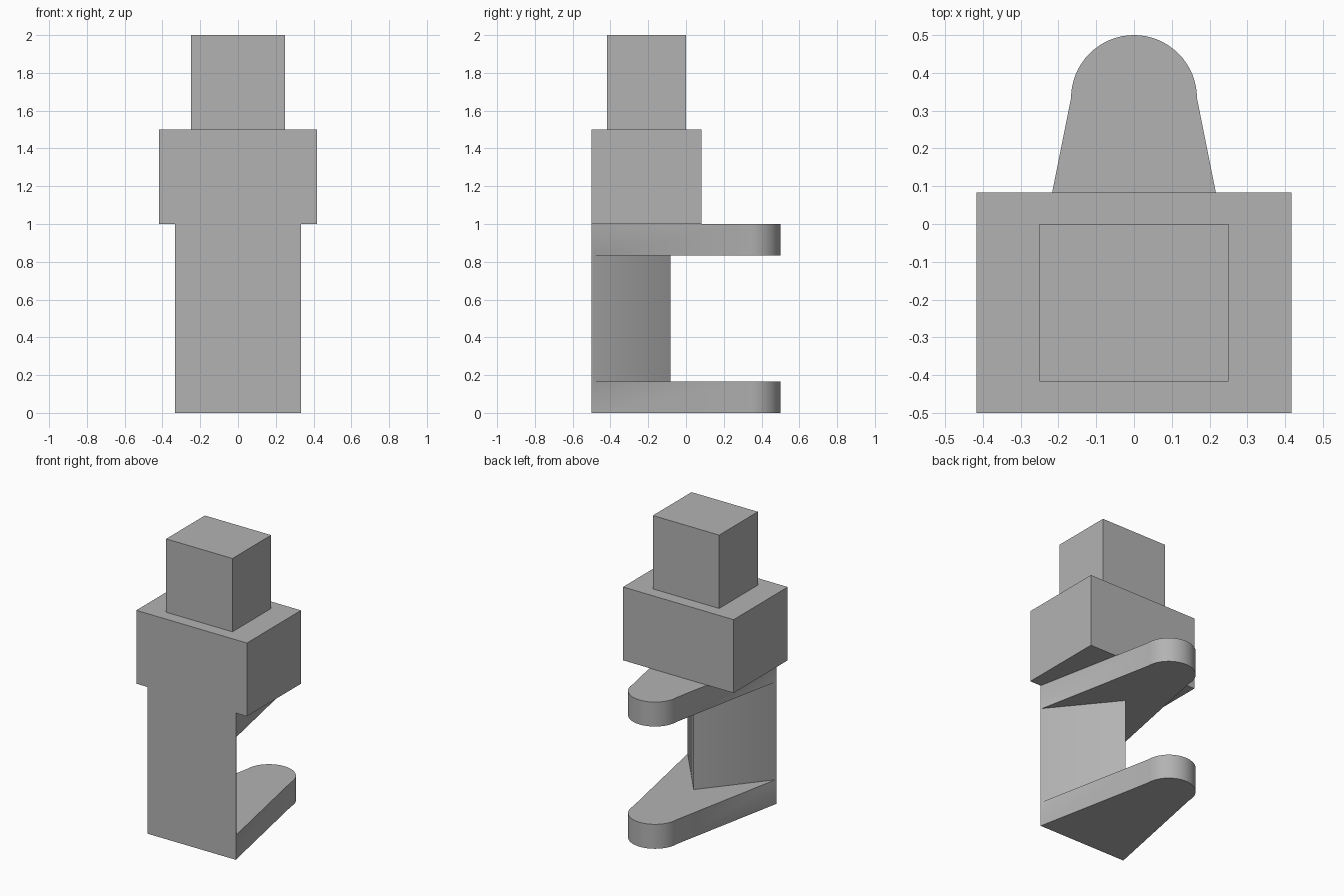
import bpy, bmesh, math

default = bpy.data.objects.get("Cube")
if default:
    bpy.data.objects.remove(default, do_unlink=True)

grey = bpy.data.materials.new("plain grey")
grey.use_nodes = True
colour = (0.45, 0.45, 0.45, 1)
grey.diffuse_color = colour
grey.node_tree.nodes["Principled BSDF"].inputs["Base Color"].default_value = colour


def prism(name, outline, z0, z1):
    """Extrude a flat outline from z0 up to z1."""
    bm = bmesh.new()
    base = bm.faces.new([bm.verts.new((x, y, z0)) for x, y in outline])
    top = bmesh.ops.extrude_face_region(bm, geom=[base])["geom"]
    bmesh.ops.translate(bm, vec=(0, 0, z1 - z0),
                        verts=[v for v in top if isinstance(v, bmesh.types.BMVert)])
    bmesh.ops.recalc_face_normals(bm, faces=bm.faces)
    mesh = bpy.data.meshes.new(name)
    bm.to_mesh(mesh)
    bm.free()
    mesh.materials.append(grey)
    obj = bpy.data.objects.new(name, mesh)
    bpy.context.collection.objects.link(obj)
    return obj


def box(name, half_width, y0, y1, z0, z1):
    w = half_width
    return prism(name, [(-w, y0), (w, y0), (w, y1), (-w, y1)], z0, z1)


# Fork: tapered plan with a rounded rear end
R, CY, SEGMENTS = 1 / 6, 1 / 3, 32
arc = [(R * math.cos(math.pi * i / SEGMENTS), CY + R * math.sin(math.pi * i / SEGMENTS))
       for i in range(SEGMENTS + 1)]
fork = prism("fork_bracket", [(-1 / 3, -0.5), (1 / 3, -0.5)] + arc, 0, 1)

# Slot between the two arms, leaving a wedge-shaped web at the front
slot = prism("slot_cutter",
             [(0, -0.083), (-0.5, -0.698), (-0.5, 0.7), (0.5, 0.7), (0.5, -0.698)],
             1 / 6, 5 / 6)
slot.hide_render = True
slot.hide_viewport = True
cut = fork.modifiers.new("slot", "BOOLEAN")
cut.operation = "DIFFERENCE"
cut.solver = "EXACT"
cut.object = slot

# Apply the cut, drop the cutter, then smooth the rounded ends
bpy.context.view_layer.update()
result = bpy.data.meshes.new_from_object(
    fork.evaluated_get(bpy.context.evaluated_depsgraph_get()))
fork.modifiers.clear()
fork.data = result
bpy.data.objects.remove(slot, do_unlink=True)
bpy.ops.object.select_all(action="DESELECT")
fork.select_set(True)
bpy.context.view_layer.objects.active = fork
bpy.ops.object.shade_smooth_by_angle(angle=math.radians(30))

# Shoulder block and square peg above
box("shoulder_block", 0.417, -0.5, 0.083, 1, 1.5)
box("square_peg", 0.25, -0.417, 0, 1.5, 2)
